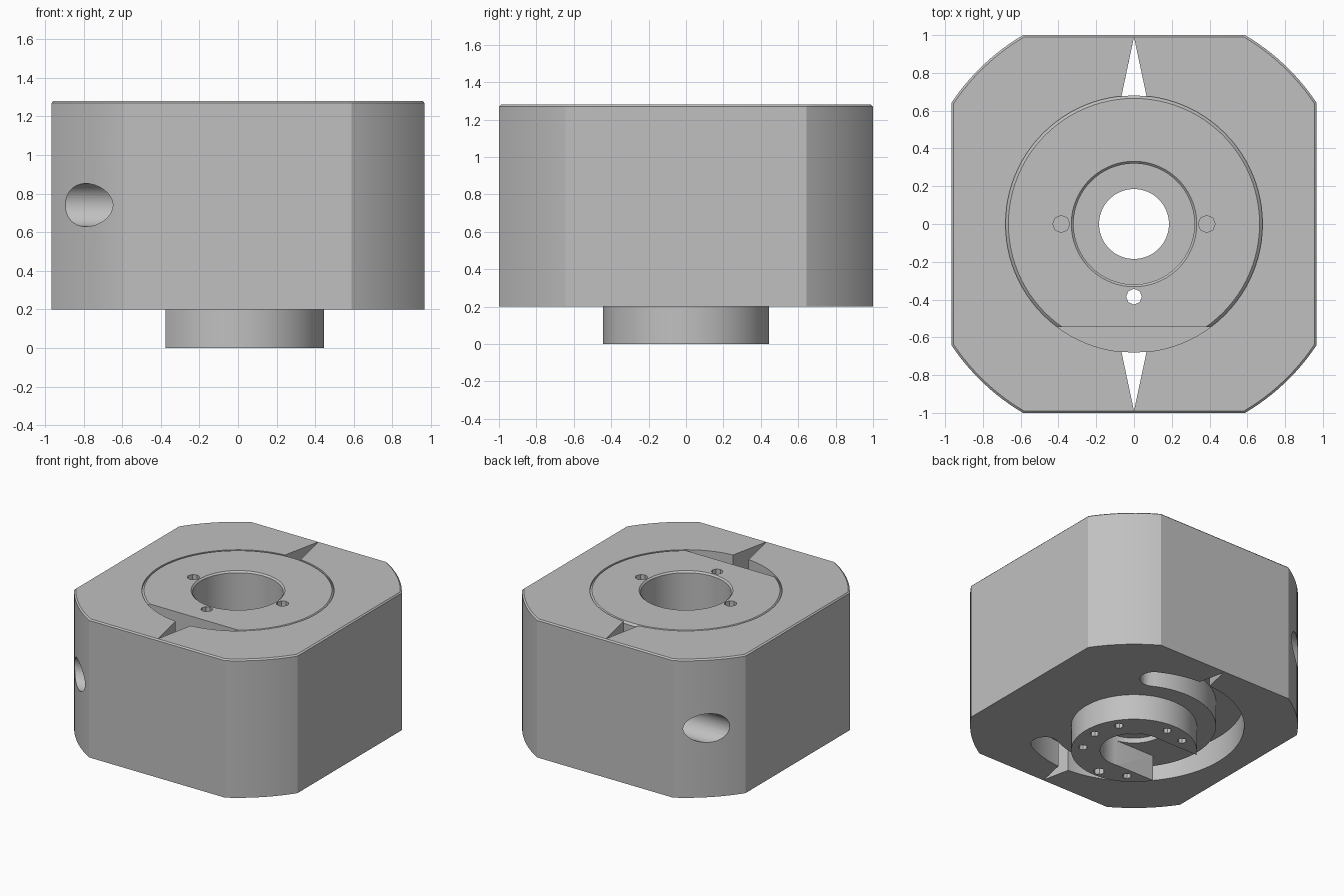
import bpy, bmesh, math
from math import sin, cos, pi, radians

cube = bpy.data.objects.get("Cube")
if cube:
    bpy.data.objects.remove(cube, do_unlink=True)

# Single machined metal colour
metal = bpy.data.materials.new("machined grey")
metal.use_nodes = True
GREY = (0.53, 0.53, 0.53, 1)
metal.diffuse_color = GREY
metal.node_tree.nodes["Principled BSDF"].inputs["Base Color"].default_value = GREY


def finish(name, bm):
    bmesh.ops.recalc_face_normals(bm, faces=bm.faces)
    mesh = bpy.data.meshes.new(name)
    bm.to_mesh(mesh)
    bm.free()
    mesh.materials.append(metal)
    ob = bpy.data.objects.new(name, mesh)
    bpy.context.collection.objects.link(ob)
    return ob


def prism(name, points, z0, z1, chamfer=0.0):
    """Extrude a plan outline, with an optional chamfer round the top."""
    layers = [(z0, 1), (z1, 1)]
    if chamfer:
        layers = [(z0, 1), (z1 - chamfer, 1), (z1, 1 - chamfer)]
    bm = bmesh.new()
    rings = [[bm.verts.new((x * s, y * s, z)) for x, y in points] for z, s in layers]
    n = len(points)
    for a, b in zip(rings, rings[1:]):
        for i in range(n):
            bm.faces.new((a[i], a[(i + 1) % n], b[(i + 1) % n], b[i]))
    bm.faces.new(rings[0])
    bm.faces.new(rings[-1])
    return finish(name, bm)


def arc(r, a0, a1, n, cx=0, cy=0):
    """Points along an arc, angles in degrees."""
    angles = [radians(a0 + (a1 - a0) * i / n) for i in range(n + 1)]
    return [(cx + r * cos(a), cy + r * sin(a)) for a in angles]


def disc(r, n, cx=0, cy=0):
    return arc(r, 0, 360, n, cx, cy)[:-1]


def box(x0, x1, y0, y1):
    return [(x0, y0), (x1, y0), (x1, y1), (x0, y1)]


def cut(target, *cutters):
    """Subtract the cutters from the target, then bake the result."""
    for c in cutters:
        c.hide_render = True
        mod = target.modifiers.new("cut", "BOOLEAN")
        mod.operation = "DIFFERENCE"
        mod.solver = "EXACT"
        mod.object = c
        bpy.context.view_layer.objects.active = target
        bpy.ops.object.modifier_apply(modifier=mod.name)


def discard(*obs):
    for ob in obs:
        bpy.data.objects.remove(ob, do_unlink=True)


BOTTOM, TOP = 0.2, 1.28
SEAT = 0.68          # radius where the insert meets the block
CORNER = 1.16        # radius of the turned corners

# Outer block: flat sides with corners turned to one large radius
a_side = math.degrees(math.acos(0.965 / CORNER))
a_front = math.degrees(math.asin(1.0 / CORNER))
outline = []
for a0, a1 in ((a_side, a_front), (180 - a_front, 180 - a_side),
               (180 + a_side, 180 + a_front), (360 - a_front, 360 - a_side)):
    outline += arc(CORNER, a0, a1, 12)
block = prism("outer_block", outline, BOTTOM, TOP, 0.01)

# Seat for the insert
seat = prism("seat_cutter", disc(SEAT, 96), 0, 2)
cut(block, seat)
discard(seat)

# Tapered slits and cross holes, front and back
for side in (-1, 1):
    slit = prism("slit_cutter", [(-0.07, side * 0.66), (0.07, side * 0.66), (0, side * 0.99)], 0, 2)
    bm = bmesh.new()
    bmesh.ops.create_cone(bm, cap_ends=True, segments=32, radius1=0.112, radius2=0.112, depth=1.7)
    hole = finish("cross_hole_cutter", bm)
    hole.rotation_euler = (0, pi / 2, 0)
    hole.location = (-0.4, side * 0.85, 0.74)
    bpy.context.view_layer.update()
    cut(block, hole, slit)
    discard(hole, slit)

# Insert: turned disc with a boss below and a stepped bore
profile = [(0.24, 0), (0.445, 0), (0.445, BOTTOM), (SEAT, BOTTOM), (SEAT, TOP - 0.015),
           (SEAT - 0.015, TOP), (0.332, TOP), (0.32, TOP - 0.012), (0.32, 0.42),
           (0.185, 0.42), (0.185, 0.24), (0.24, 0.24)]
bm = bmesh.new()
verts = [bm.verts.new((r, 0, z)) for r, z in profile]
edges = [bm.edges.new((verts[i - 1], verts[i])) for i in range(len(verts))]
bmesh.ops.spin(bm, geom=verts + edges, cent=(0, 0, 0), axis=(0, 0, 1), angle=2 * pi, steps=96)
bmesh.ops.remove_doubles(bm, verts=bm.verts, dist=0.0005)
insert = finish("insert", bm)

# Curved groove below, round-ended, shared by block and insert
end, mid, half = 62, 0.68, 0.1
tip = (mid * cos(radians(end)), mid * sin(radians(end)))
path = arc(mid + half, end, 360 - end, 64)
path += arc(half, 360 - end, 540 - end, 10, tip[0], -tip[1])[1:-1]
path += arc(mid - half, 360 - end, end, 64)
path += arc(half, 180 + end, 360 + end, 10, *tip)[1:-1]
groove = prism("groove_cutter", path, 0.1, 0.4)
cut(block, groove)
cut(insert, groove)

# Drive slot through one side of the boss, and the flat on the top rim
slot = prism("slot_cutter", box(-0.6, 0, -0.237, 0.237), -0.1, BOTTOM)
flat = prism("flat_cutter", box(-0.8, 0.8, -0.9, -0.545), 0.85, 1.5)
cut(insert, slot, flat)
discard(groove, slot, flat)

# Pin holes: two blind from above, one right through, the rest from below
pins = [(0.385, 180, 0.045, 1.0, 1.5), (0.385, 0, 0.045, 1.0, 1.5),
        (0.385, -90, 0.042, -0.1, 1.5)]
pins += [(0.365, a, 0.033, -0.1, 0.12) for a in (0, 33, -33, 90, 118, -122)]
for r, a, size, z0, z1 in pins:
    pin = prism("pin_cutter", disc(size, 8, r * cos(radians(a)), r * sin(radians(a))), z0, z1)
    cut(insert, pin)
    discard(pin)

# Smooth the turned surfaces, keep edges crisp
for ob in (block, insert):
    bpy.ops.object.select_all(action="DESELECT")
    ob.select_set(True)
    bpy.context.view_layer.objects.active = ob
    bpy.ops.object.shade_smooth_by_angle(angle=radians(25))
